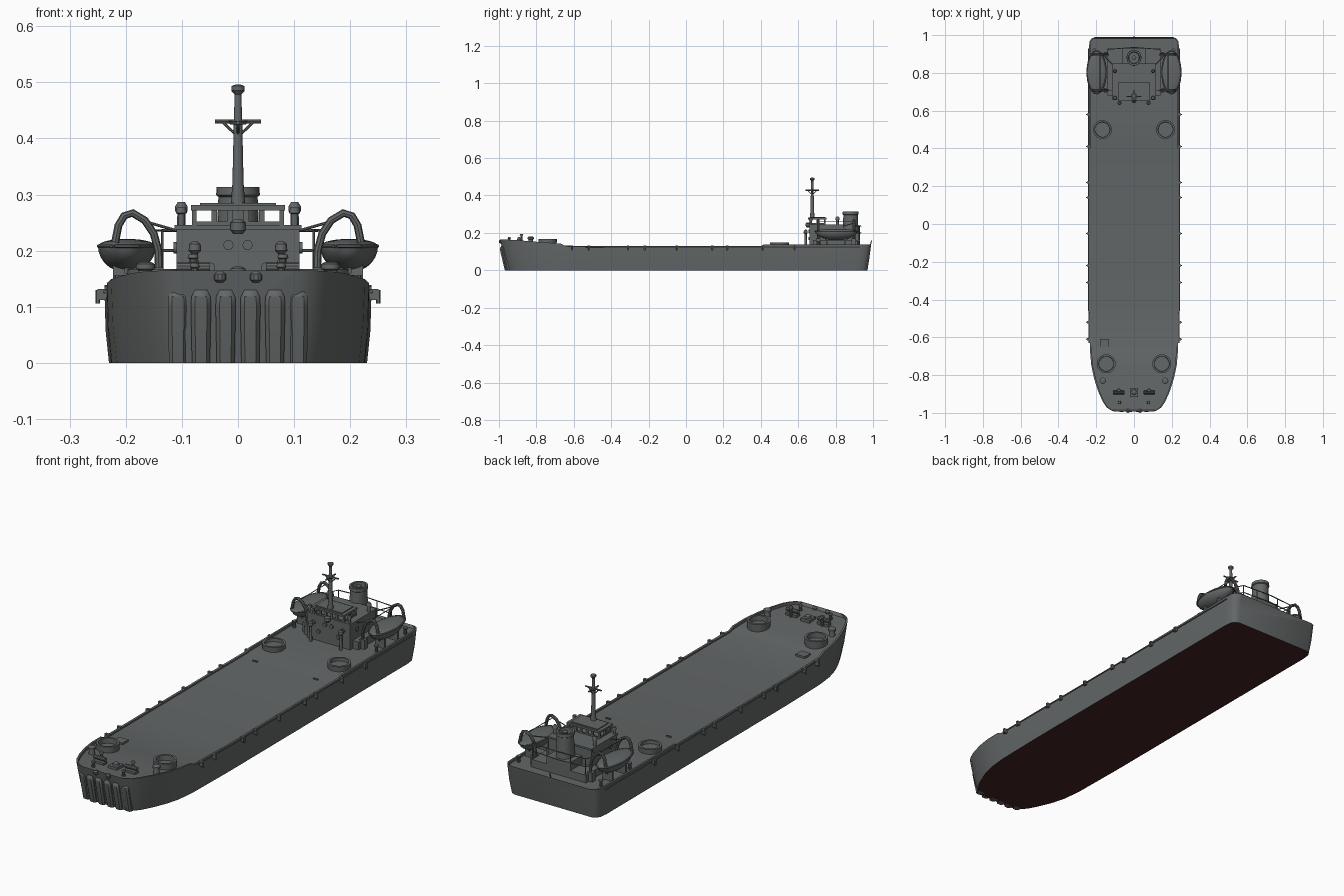
import bpy, bmesh, math
from mathutils import Vector


def material(name, rgb):
    m = bpy.data.materials.new(name)
    m.diffuse_color = (*rgb, 1)
    return m


GREY = material("hull grey", (0.125, 0.135, 0.135))
RED = material("bottom red", (0.055, 0.017, 0.017))


def finish(name, bm, smooth=True):
    bmesh.ops.recalc_face_normals(bm, faces=bm.faces)
    me = bpy.data.meshes.new(name)
    bm.to_mesh(me)
    bm.free()
    me.materials.append(GREY)
    ob = bpy.data.objects.new(name, me)
    bpy.context.collection.objects.link(ob)
    if smooth:
        bpy.ops.object.select_all(action='DESELECT')
        ob.select_set(True)
        bpy.context.view_layer.objects.active = ob
        bpy.ops.object.shade_smooth_by_angle(angle=math.radians(35))
    return ob


def box(name, x0, x1, y0, y1, z0, z1):
    bm = bmesh.new()
    bmesh.ops.create_cube(bm, size=1)
    for v in bm.verts:
        v.co = ((x0 + x1) / 2 + v.co.x * (x1 - x0), (y0 + y1) / 2 + v.co.y * (y1 - y0),
                (z0 + z1) / 2 + v.co.z * (z1 - z0))
    return finish(name, bm, False)


def loft(name, rings, closed=True, caps=True):
    bm = bmesh.new()
    vs = [[bm.verts.new(p) for p in r] for r in rings]
    n = len(vs[0])
    for a, b in zip(vs, vs[1:]):
        for i in range(n if closed else n - 1):
            j = (i + 1) % n
            bm.faces.new((a[i], a[j], b[j], b[i]))
    if caps:
        bm.faces.new(vs[0])
        bm.faces.new(vs[-1])
    return finish(name, bm)


def lathe(name, x, y, profile, n=20, sy=1.0):
    return loft(name, [[(x + r * math.cos(2 * math.pi * i / n), y + sy * r * math.sin(2 * math.pi * i / n), z)
                        for i in range(n)] for r, z in profile])


def tube(name, pts, r, n=8):
    pts = [Vector(p) for p in pts]
    rings = []
    for i, p in enumerate(pts):
        d = (pts[min(i + 1, len(pts) - 1)] - pts[max(i - 1, 0)]).normalized()
        u = d.cross(Vector((0, 1, 0)) if abs(d.y) < 0.7 else Vector((0, 0, 1))).normalized()
        w = d.cross(u)
        rings.append([p + r * (u * math.cos(2 * math.pi * k / n) + w * math.sin(2 * math.pi * k / n))
                      for k in range(n)])
    return loft(name, rings)


# Hull: stations of (top y, top half width, bottom y, bottom half width, rail z, deck z)
stations = [
    (-0.993, 0.105, -0.957, 0.085, 0.165, 0.165), (-0.985, 0.125, -0.953, 0.105, 0.165, 0.152),
    (-0.97, 0.146, -0.94, 0.126, 0.164, 0.151), (-0.94, 0.166, -0.91, 0.15, 0.163, 0.15),
    (-0.89, 0.188, -0.865, 0.173, 0.160, 0.147), (-0.82, 0.211, -0.80, 0.2, 0.154, 0.143),
    (-0.75, 0.226, -0.74, 0.216, 0.149, 0.138), (-0.67, 0.233, -0.66, 0.225, 0.143, 0.13),
    (-0.645, 0.234, -0.635, 0.226, 0.131, 0.124), (-0.4, 0.238, -0.4, 0.23, 0.129, 0.122),
    (0.4, 0.238, 0.4, 0.23, 0.129, 0.122), (0.415, 0.238, 0.415, 0.23, 0.137, 0.124),
    (0.6, 0.238, 0.6, 0.23, 0.137, 0.126), (0.93, 0.238, 0.91, 0.23, 0.139, 0.128),
    (0.965, 0.236, 0.945, 0.226, 0.139, 0.128), (0.982, 0.225, 0.962, 0.215, 0.139, 0.128),
    (0.99, 0.205, 0.97, 0.197, 0.139, 0.139)]
rings = []
for yt, wt, yb, wb, zr, zd in stations:
    half = [(wb, yb, 0), ((wt + wb) / 2 + 0.002, (yt + yb) / 2, zr * 0.45), (wt, yt, zr),
            (wt - 0.009, yt, zr), (wt - 0.009, yt, zd)]
    rings.append(half + [(-x, y, z) for x, y, z in reversed(half)])
hull = loft("hull", rings)
hull.data.materials.append(RED)
for p in hull.data.polygons:
    if p.normal.z < -0.9 and p.center.z < 0.01:
        p.material_index = 1
for s in (-1, 1):
    tube("side_rubbing_strake", [(s * 0.237, -0.63, 0.127), (s * 0.24, -0.4, 0.125), (s * 0.24, 0.93, 0.125)], 0.003)

# Bow columns and hawse balls
for s in (-1, 1):
    for x, yb in ((0.022, -0.957), (0.066, -0.957), (0.107, -0.948)):
        cols = []
        for z, w, out in ((0, 0.016, 0.012), (0.1, 0.018, 0.014), (0.118, 0.017, 0.012), (0.13, 0.011, 0.002)):
            y = yb - 0.036 * z / 0.165
            cols.append([(s * x - w, y + 0.015, z), (s * x - w, y - out * 0.4, z), (s * x - w * 0.6, y - out, z),
                         (s * x + w * 0.6, y - out, z), (s * x + w, y - out * 0.4, z), (s * x + w, y + 0.015, z)])
        loft("bow_column", cols)
    lathe("hawse_fitting", s * 0.032, -0.989, [(0.005, 0.143), (0.011, 0.148), (0.011, 0.158), (0.005, 0.164)], 10)

# Gun tubs, deck hatch and mooring gear
for s in (-1, 1):
    for x, y, z0, z1 in ((0.147, -0.74, 0.13, 0.167), (0.167, 0.5, 0.12, 0.148)):
        lathe("deck_tub", s * x, y, [(0.048, z0), (0.05, z1), (0.04, z1), (0.039, z0 + 0.014)], 28)
    lathe("bow_bollard", s * 0.165, -0.83, [(0.014, 0.142), (0.012, 0.165), (0.017, 0.167), (0.017, 0.176), (0.01, 0.18)], 12)
    box("winch_base", s * 0.08 - 0.028, s * 0.08 + 0.028, -0.905, -0.88, 0.145, 0.158)
    tube("winch_drum", [(s * 0.08 - 0.03, -0.892, 0.17), (s * 0.08 + 0.03, -0.892, 0.17)], 0.009, 10)
    lathe("winch_post", s * 0.08, -0.88, [(0.008, 0.146), (0.006, 0.185), (0.01, 0.187), (0.008, 0.193)], 10)
    lathe("mooring_bitt", s * 0.077, -0.945, [(0.008, 0.148), (0.006, 0.168), (0.009, 0.171), (0.007, 0.178)], 10)
    for y in (-0.61, -0.52, -0.31, -0.22, -0.05, 0.14, 0.22, 0.41, 0.58):
        box("side_cleat", s * 0.241 - 0.009, s * 0.241 + 0.009, y - 0.006, y + 0.006, 0.112, 0.132)
        tube("side_pin", [(s * 0.25, y, 0.106), (s * 0.25, y, 0.13)], 0.004, 6)
    box("deck_plate", s * 0.155 - 0.012, s * 0.155 + 0.012, 0.343, 0.35, 0.12, 0.127)
    for y in (0.71, 0.92):
        lathe("stern_bollard", s * 0.21, y, [(0.007, 0.125), (0.007, 0.15), (0.01, 0.152), (0.01, 0.157)], 10)
box("deck_hatch", -0.18, -0.133, -0.652, -0.61, 0.12, 0.133)
box("bow_hatch", -0.022, 0.022, -0.915, -0.868, 0.146, 0.16)
lathe("bow_hatch_cap", 0, -0.89, [(0.015, 0.158), (0.013, 0.168), (0.006, 0.172)], 12)

# Deckhouse, rear house, platform
box("deckhouse", -0.11, 0.11, 0.66, 0.845, 0.12, 0.243)
box("rear_house", -0.06, 0.06, 0.84, 0.93, 0.12, 0.2)
box("boat_platform", -0.14, 0.14, 0.68, 0.93, 0.12, 0.163)
box("roof_edge", -0.113, 0.113, 0.657, 0.85, 0.238, 0.246)

# Open bridge with pillars and roof
for x in (-0.078, 0.078):
    box("bridge_side_wall", x - 0.003, x + 0.003, 0.66, 0.745, 0.244, 0.252)
    for y in (0.663, 0.702, 0.742):
        box("bridge_side_pillar", x - 0.004, x + 0.004, y - 0.004, y + 0.004, 0.244, 0.277)
for y in (0.663, 0.742):
    box("bridge_wall", -0.08, 0.08, y - 0.003, y + 0.003, 0.244, 0.252)
    for x in (-0.042, -0.015, 0.015, 0.042):
        box("bridge_pillar", x - 0.005, x + 0.005, y - 0.003, y + 0.003, 0.244, 0.277)
box("bridge_roof", -0.084, 0.084, 0.653, 0.75, 0.272, 0.281)
box("bridge_roof_top", -0.068, 0.068, 0.662, 0.742, 0.281, 0.285)
lathe("bridge_lamp", 0, 0.653, [(0.008, 0.23), (0.013, 0.236), (0.013, 0.25), (0.006, 0.256)], 12)

# Portholes and their eyebrows
for x, z in ((-0.075, 0.207), (-0.017, 0.21), (0.017, 0.21), (0.075, 0.207), (-0.05, 0.17), (0.05, 0.17)):
    tube("porthole", [(x, 0.654, z), (x, 0.663, z)], 0.009, 14)
for s in (-1, 1):
    for y in (0.71, 0.79):
        tube("side_porthole", [(s * 0.107, y, 0.205), (s * 0.115, y, 0.205)], 0.01, 14)
    # Ventilators beside and in front of the house
    lathe("roof_ventilator", s * 0.101, 0.81, [(0.008, 0.24), (0.007, 0.268), (0.011, 0.27), (0.011, 0.279), (0.006, 0.287)], 12)
    lathe("front_ventilator", s * 0.101, 0.668, [(0.006, 0.24), (0.006, 0.265), (0.01, 0.267), (0.008, 0.277)], 12)
    lathe("deck_ventilator", s * 0.077, 0.64, [(0.007, 0.12), (0.006, 0.195), (0.011, 0.2), (0.01, 0.212), (0.004, 0.217)], 12)

# Funnel with hollow top
lathe("funnel", 0, 0.88, [(0.042, 0.13), (0.035, 0.296), (0.039, 0.299), (0.038, 0.313), (0.029, 0.313), (0.027, 0.285)], 24, 1.1)
lathe("funnel_pipe", 0, 0.88, [(0.012, 0.28), (0.012, 0.31), (0.006, 0.312)], 12)

# Mast with crosstree
lathe("mast", 0, 0.675, [(0.013, 0.28), (0.01, 0.32), (0.0075, 0.43), (0.006, 0.478), (0.012, 0.485), (0.012, 0.493), (0.005, 0.496)], 14)
tube("crosstree", [(-0.041, 0.675, 0.43), (0.041, 0.675, 0.43)], 0.0035)
tube("fore_aft_tree", [(0, 0.64, 0.428), (0, 0.71, 0.428)], 0.0035)
lathe("mast_platform", 0, 0.675, [(0.014, 0.425), (0.018, 0.431)], 12)
for dx, dy in ((1, 0), (-1, 0), (0, 1), (0, -1)):
    tube("tree_brace", [(0, 0.675, 0.403), (dx * 0.026, 0.675 + dy * 0.026, 0.428)], 0.0025, 6)

# Lifeboats, davits and railings
for s in (-1, 1):
    bx, by, bz = s * 0.198, 0.803, 0.208
    bm = bmesh.new()
    bmesh.ops.create_uvsphere(bm, u_segments=24, v_segments=14, radius=1)
    for v in bm.verts:
        x, y, z = v.co
        full = 1 + 0.12 * (1 - abs(y))
        v.co = (bx + x * 0.046 * full, by + y * 0.112, bz + z * (0.013 if z > 0 else 0.047))
    finish("lifeboat", bm)
    rim = [(bx + 0.05 * math.cos(a), by + 0.114 * math.sin(a), bz) for a in [math.pi * k / 16 for k in range(33)]]
    tube("lifeboat_rim", rim, 0.0035, 6)
    box("lifeboat_keel", bx - 0.004, bx + 0.004, by - 0.06, by + 0.06, 0.159, 0.175)
    for y in (0.708, 0.898):
        arch = [(0.14, 0.13), (0.142, 0.2), (0.15, 0.23), (0.166, 0.254), (0.188, 0.267), (0.203, 0.262), (0.213, 0.245), (0.219, 0.215)]
        tube("davit", [(s * x, y, z) for x, z in arch], 0.007)
        box("davit_foot", s * 0.146 - 0.012, s * 0.146 + 0.012, y - 0.012, y + 0.012, 0.12, 0.17)
        tube("davit_stay", [(s * 0.11, y if y < 0.8 else 0.84, 0.236), (s * 0.166, y, 0.252)], 0.0025, 6)
        box("boat_cradle", s * 0.198 - 0.025, s * 0.198 + 0.025, by + (y - by) * 0.5 - 0.005, by + (y - by) * 0.5 + 0.005, 0.12, 0.175)
    tube("davit_brace", [(s * 0.18, 0.708, 0.262), (s * 0.18, 0.898, 0.262)], 0.0018, 6)
    for x, y in ((0.06, 0.928), (0.135, 0.925)):
        tube("rail_post", [(s * x, y, 0.125), (s * x, y, 0.236)], 0.0025, 6)
for z in (0.2, 0.236):
    tube("aft_rail", [(-0.148, 0.898, z), (-0.135, 0.925, z), (0, 0.935, z), (0.135, 0.925, z), (0.148, 0.898, z)], 0.0025, 6)
tube("stern_staff", [(0, 0.985, 0.13), (0, 0.992, 0.16)], 0.003, 6)
